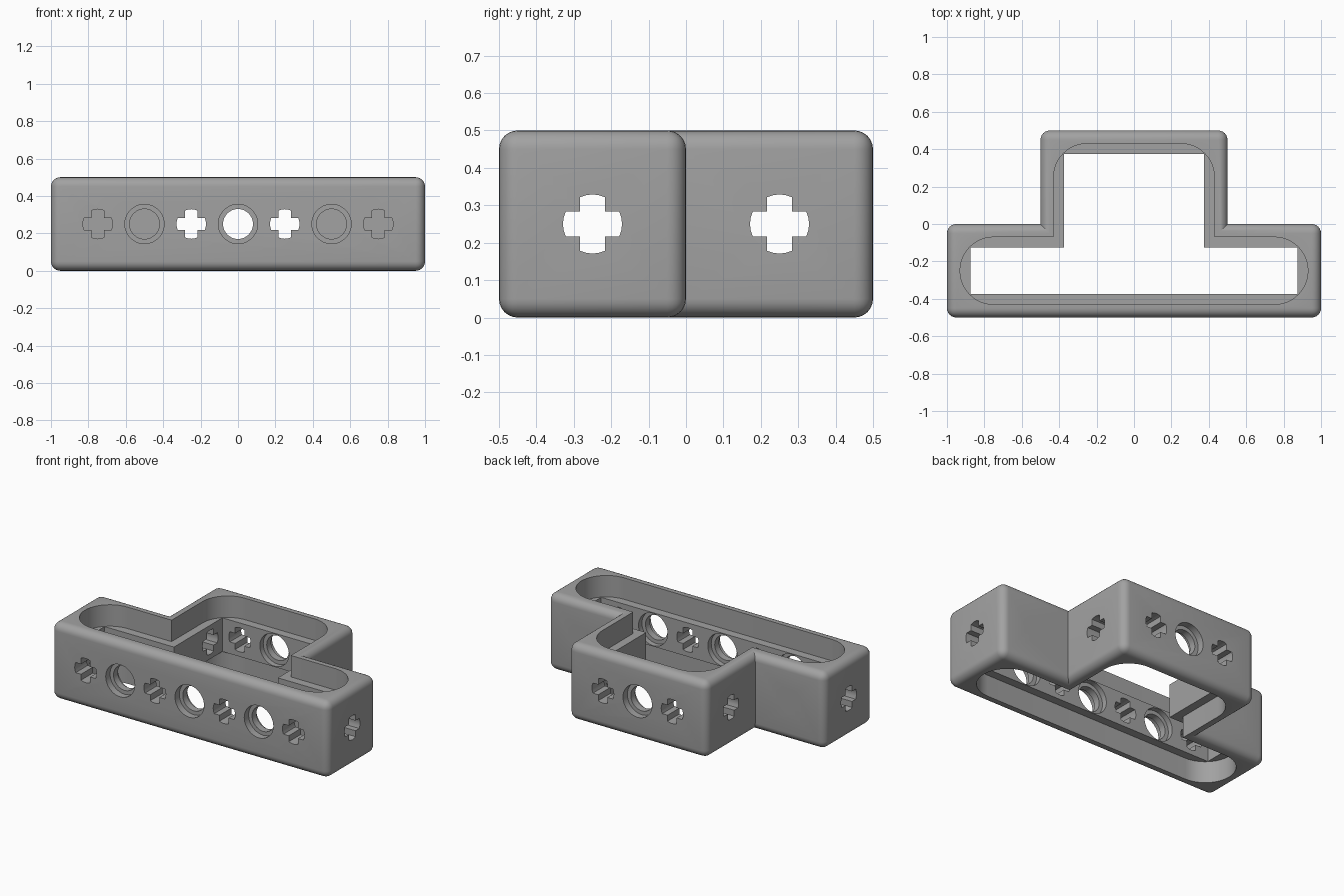
import bpy, bmesh
from math import pi, sin, cos, asin
from mathutils import Matrix, Vector

cube = bpy.data.objects.get("Cube")
if cube:
    bpy.data.objects.remove(cube, do_unlink=True)

H = 0.5        # frame height
MID = H / 2    # hole height
LEDGE = 0.36   # top of the inner ledge
WALL = 0.125   # wall thickness at the ledge

grey = bpy.data.materials.new("plain_grey")
grey.use_nodes = True
grey.diffuse_color = (0.36, 0.36, 0.36, 1)
grey.node_tree.nodes["Principled BSDF"].inputs["Base Color"].default_value = (0.36, 0.36, 0.36, 1)


def arc(cx, cy, r, a0, a1, n=12):
    return [(cx + r * cos(a0 + (a1 - a0) * i / n), cy + r * sin(a0 + (a1 - a0) * i / n))
            for i in range(n + 1)]


def t_outline(d, r=0):
    """Counter-clockwise T shape inset by d, outer corners rounded by r."""
    corners = [(-1 + d, -0.5 + d, 2), (1 - d, -0.5 + d, 3), (1 - d, -d, 0),
               (0.5 - d, -d, None), (0.5 - d, 0.5 - d, 0), (-0.5 + d, 0.5 - d, 1),
               (-0.5 + d, -d, None), (-1 + d, -d, 1)]
    pts = []
    for x, y, q in corners:
        if q is None or r == 0:
            pts.append((x, y))
        else:
            sx, sy = (1 if q in (0, 3) else -1), (1 if q in (0, 1) else -1)
            pts += arc(x - sx * r, y - sy * r, r, q * pi / 2, (q + 1) * pi / 2)
    return pts


def prism(name, pts, z0, z1, matrix=None):
    bm = bmesh.new()
    base = bm.faces.new([bm.verts.new((x, y, z0)) for x, y in pts])
    new = bmesh.ops.extrude_face_region(bm, geom=[base])["geom"]
    bmesh.ops.translate(bm, vec=(0, 0, z1 - z0),
                        verts=[v for v in new if isinstance(v, bmesh.types.BMVert)])
    if matrix:
        bm.transform(matrix)
    bmesh.ops.recalc_face_normals(bm, faces=bm.faces)
    me = bpy.data.meshes.new(name)
    bm.to_mesh(me)
    bm.free()
    ob = bpy.data.objects.new(name, me)
    bpy.context.collection.objects.link(ob)
    return ob


# Outer T-shaped body, every edge rounded except the two inner corners
frame = prism("frame", t_outline(0), 0, H)
bm = bmesh.new()
bm.from_mesh(frame.data)
soft = [e for e in bm.edges
        if not all(abs(abs(v.co.x) - 0.5) < 0.01 and abs(v.co.y) < 0.01 for v in e.verts)]
bmesh.ops.bevel(bm, geom=soft, offset=0.05, offset_type='OFFSET', segments=6,
                profile=0.5, affect='EDGES', clamp_overlap=True)
bm.to_mesh(frame.data)
bm.free()
frame.data.materials.append(grey)

# Central opening and the wider rounded recesses above and below the ledge
cutters = [prism("opening_cutter", t_outline(WALL), -0.2, H + 0.2),
           prism("top_recess_cutter", t_outline(0.07, 0.18), LEDGE, H + 0.2),
           prism("bottom_recess_cutter", t_outline(0.07, 0.18), -0.2, H - LEDGE)]

# Cross-shaped hole outline with curved arm ends
R, ARM = 0.079, 0.033
half = asin(ARM / R)
cross = []
for k in range(4):
    a = k * pi / 2
    cross += arc(0, 0, R, a - half, a + half, 4)
    cross.append((ARM * (cos(a) - sin(a)), ARM * (sin(a) + cos(a))))


def ring(r):
    return arc(0, 0, r, 0, 2 * pi, 40)[:-1]


def wall_matrix(x, y, normal):
    """Local z points out of the wall, local y points up."""
    n = Vector(normal)
    up = Vector((0, 0, 1))
    side = up.cross(n)
    m = Matrix((side, up, n)).transposed().to_4x4()
    m.translation = (x, y, MID)
    return m


def cross_hole(x, y, normal):
    cutters.append(prism("cross_cutter", cross, -WALL - 0.05, 0.05, wall_matrix(x, y, normal)))


def round_hole(x, y, normal):
    m = wall_matrix(x, y, normal)
    cutters.append(prism("bore_cutter", ring(0.08), -WALL - 0.05, 0.05, m))
    cutters.append(prism("outer_rim_cutter", ring(0.105), -0.045, 0.05, m))
    cutters.append(prism("inner_rim_cutter", ring(0.105), -WALL - 0.05, -WALL + 0.035, m))


FRONT, BACK = (0, -1, 0), (0, 1, 0)
for x in (-0.5, 0, 0.5):
    round_hole(x, -0.5, FRONT)
round_hole(0, 0.5, BACK)
for s in (-1, 1):
    cross_hole(s * 0.75, -0.5, FRONT)
    cross_hole(s * 0.25, -0.5, FRONT)
    cross_hole(s * 0.75, 0, BACK)
    cross_hole(s * 0.25, 0.5, BACK)
    cross_hole(s, -0.25, (s, 0, 0))
    cross_hole(s * 0.5, 0.25, (s, 0, 0))

# Cut everything out of the body
for c in cutters:
    c.hide_render = True
    mod = frame.modifiers.new("cut", 'BOOLEAN')
    mod.operation = 'DIFFERENCE'
    mod.solver = 'EXACT'
    mod.object = c
bpy.context.view_layer.update()
result = bpy.data.meshes.new_from_object(frame.evaluated_get(bpy.context.evaluated_depsgraph_get()))
frame.modifiers.clear()
frame.data = result
result.name = "frame"
result.materials.clear()
result.materials.append(grey)
for p in result.polygons:
    p.material_index = 0
for c in cutters:
    bpy.data.objects.remove(c, do_unlink=True)

bpy.ops.object.select_all(action='DESELECT')
bpy.context.view_layer.objects.active = frame
frame.select_set(True)
bpy.ops.object.shade_smooth_by_angle(angle=pi / 6)
